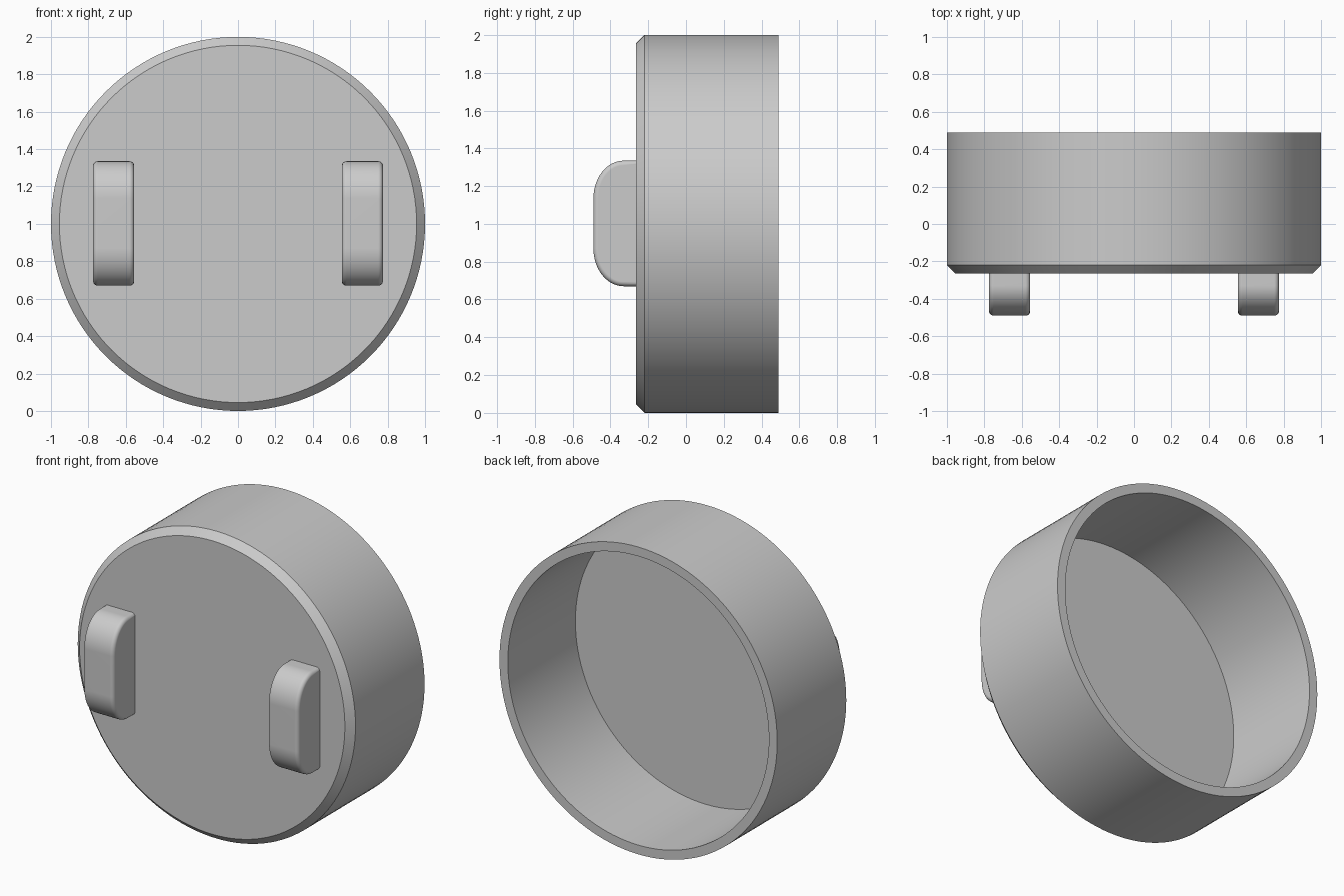
import bpy, bmesh, math
from mathutils import Vector

cube = bpy.data.objects.get("Cube")
if cube:
    bpy.data.objects.remove(cube, do_unlink=True)

# Single grey material
grey = bpy.data.materials.new("plain grey")
grey.use_nodes = True
grey.diffuse_color = (0.6, 0.6, 0.6, 1)
grey.node_tree.nodes["Principled BSDF"].inputs["Base Color"].default_value = (0.6, 0.6, 0.6, 1)


def finish(bm, name):
    bmesh.ops.recalc_face_normals(bm, faces=bm.faces)
    mesh = bpy.data.meshes.new(name)
    bm.to_mesh(mesh)
    bm.free()
    mesh.materials.append(grey)
    obj = bpy.data.objects.new(name, mesh)
    bpy.context.collection.objects.link(obj)
    bpy.ops.object.select_all(action='DESELECT')
    obj.select_set(True)
    bpy.context.view_layer.objects.active = obj
    bpy.ops.object.shade_smooth_by_angle(angle=math.radians(30))
    weighted = obj.modifiers.new("even shading", 'WEIGHTED_NORMAL')
    weighted.keep_sharp = True
    return obj


# Hollow round cup, open at the back, chamfered at the front
FRONT, BACK, WALL, CHAMFER = -0.265, 0.49, 0.06, 0.045
profile = [(0, FRONT), (1 - CHAMFER, FRONT), (1, FRONT + CHAMFER), (1, BACK),
           (1 - WALL, BACK), (1 - WALL, FRONT + WALL), (0, FRONT + WALL)]
bm = bmesh.new()
verts = [bm.verts.new((r, y, 1)) for r, y in profile]
edges = [bm.edges.new(pair) for pair in zip(verts, verts[1:])]
bmesh.ops.spin(bm, geom=verts + edges, cent=(0, 0, 1), axis=(0, 1, 0),
               angle=math.tau, steps=128, use_merge=True)
bmesh.ops.remove_doubles(bm, verts=bm.verts, dist=1e-4)
finish(bm, "round_cup")


# Rounded lugs standing out of the front face
def lug(name, x_min, width=0.22):
    tip, root, z_mid, half = -0.49, -0.225, 1.0025, 0.3325
    ry, rz, steps = 0.16, 0.2, 12
    arc = [(tip + ry * (1 - math.sin(a)), half - rz * (1 - math.cos(a)))
           for a in (math.pi / 2 * i / steps for i in range(steps + 1))]
    outline = [(root, half)] + arc
    outline += [(y, -z) for y, z in reversed(outline)]
    bm = bmesh.new()
    side = bm.faces.new([bm.verts.new((x_min, y, z_mid + z)) for y, z in outline])
    grown = bmesh.ops.extrude_face_region(bm, geom=[side])["geom"]
    bmesh.ops.translate(bm, vec=Vector((width, 0, 0)),
                        verts=[g for g in grown if isinstance(g, bmesh.types.BMVert)])
    bmesh.ops.recalc_face_normals(bm, faces=bm.faces)
    rims = [e for e in bm.edges if abs(e.verts[0].co.x - e.verts[1].co.x) < 1e-5]
    bmesh.ops.bevel(bm, geom=rims, offset=0.025, segments=5, profile=0.5, affect='EDGES')
    finish(bm, name)


lug("left_lug", 0.555)
lug("right_lug", -0.775)
